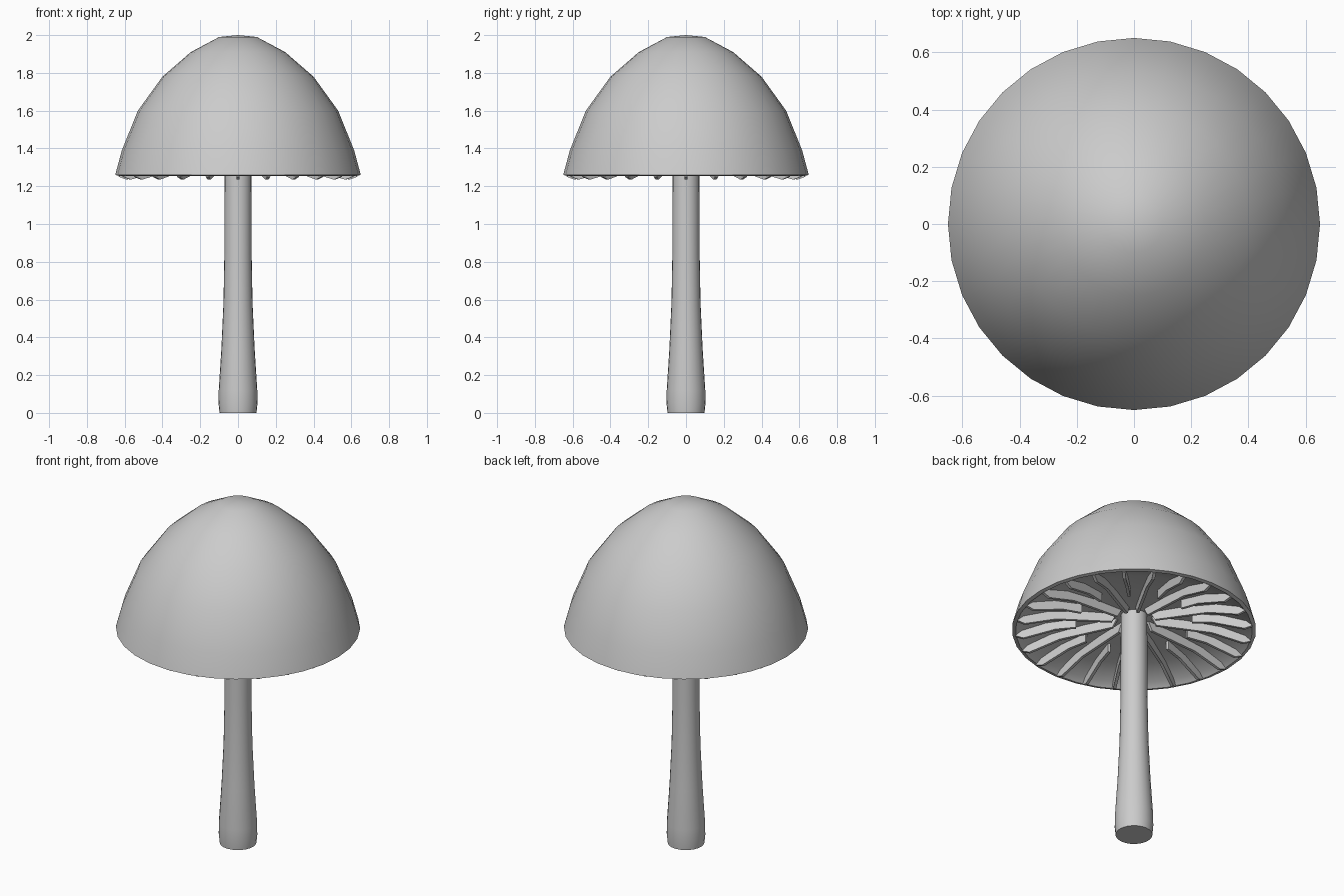
import bpy, bmesh, math

if "Cube" in bpy.data.objects:
    bpy.data.objects.remove(bpy.data.objects["Cube"])


def finish(name, bm, smooth_angle):
    bmesh.ops.remove_doubles(bm, verts=bm.verts, dist=0.0001)
    bmesh.ops.recalc_face_normals(bm, faces=bm.faces)
    mesh = bpy.data.meshes.new(name)
    bm.to_mesh(mesh)
    bm.free()
    obj = bpy.data.objects.new(name, mesh)
    bpy.context.collection.objects.link(obj)
    bpy.ops.object.select_all(action='DESELECT')
    obj.select_set(True)
    bpy.context.view_layer.objects.active = obj
    if smooth_angle:
        bpy.ops.object.shade_smooth_by_angle(angle=math.radians(smooth_angle))
    return obj


def lathe(name, profile, steps):
    bm = bmesh.new()
    verts = [bm.verts.new((r, 0, z)) for r, z in profile]
    edges = [bm.edges.new(pair) for pair in zip(verts, verts[1:])]
    bmesh.ops.spin(bm, geom=verts + edges, cent=(0, 0, 0), axis=(0, 0, 1),
                   angle=2 * math.pi, steps=steps, use_duplicate=False)
    return finish(name, bm, 40)


def gill(name, profile, angle, thickness=0.016):
    bm = bmesh.new()
    c, s = math.cos(angle), math.sin(angle)
    sides = []
    for t in (-thickness / 2, thickness / 2):
        sides.append([bm.verts.new((r * c - t * s, r * s + t * c, z))
                      for r, z in profile])
    a, b = sides
    bm.faces.new(a)
    bm.faces.new(b[::-1])
    n = len(profile)
    for i in range(n):
        j = (i + 1) % n
        bm.faces.new((a[i], b[i], b[j], a[j]))
    return finish(name, bm, 0)


# Stem, slightly swollen at the foot
lathe("stem", [(0, 0), (0.098, 0), (0.103, 0.05), (0.102, 0.12), (0.088, 0.34),
               (0.077, 0.58), (0.072, 0.85), (0.071, 1.18), (0.07, 1.36),
               (0, 1.36)], 24)

# Cap: outer dome, thin rim and shallow hollow underside
lathe("cap", [(0, 2.0), (0.10, 1.99), (0.25, 1.91), (0.40, 1.78),
              (0.53, 1.60), (0.615, 1.39), (0.65, 1.26), (0.63, 1.255),
              (0.60, 1.28), (0.47, 1.32), (0.28, 1.34), (0, 1.345)], 32)

# Gills: long and short blades alternating
LONG = [(0.632, 1.25), (0.59, 1.235), (0.42, 1.28), (0.12, 1.295),
        (0.09, 1.35), (0.28, 1.35), (0.47, 1.33), (0.60, 1.29)]
SHORT = [(0.632, 1.25), (0.59, 1.235), (0.42, 1.28), (0.31, 1.286),
         (0.31, 1.345), (0.47, 1.33), (0.60, 1.29)]
for i in range(24):
    kind, shape = ("long", LONG) if i % 2 == 0 else ("short", SHORT)
    gill(f"{kind}_gill_{i}", shape, math.radians(15 * i))
